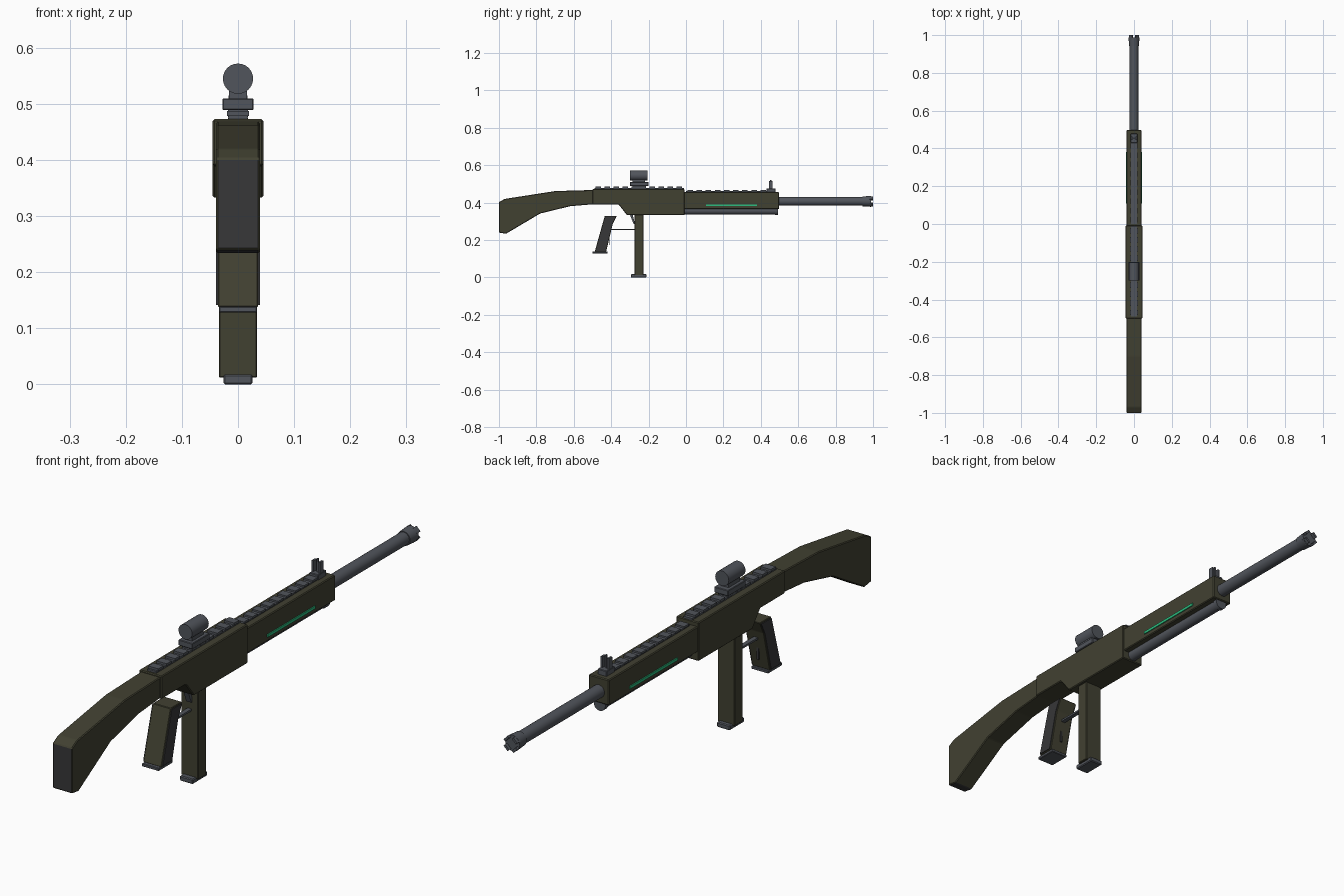
import bpy, bmesh, math
from mathutils import Matrix, Vector

if "Cube" in bpy.data.objects:
    bpy.data.objects.remove(bpy.data.objects["Cube"])


def material(name, rgb):
    m = bpy.data.materials.new(name)
    m.diffuse_color = (*rgb, 1)
    m.use_nodes = True
    m.node_tree.nodes["Principled BSDF"].inputs["Base Color"].default_value = m.diffuse_color
    return m


OLIVE = material("olive", (0.053, 0.052, 0.031))
METAL = material("gunmetal", (0.082, 0.090, 0.106))
DARK = material("dark rubber", (0.038, 0.038, 0.040))
GREEN = material("glow green", (0.025, 0.50, 0.21))


def finish(name, bm, mats, bevel=0.0):
    bmesh.ops.recalc_face_normals(bm, faces=bm.faces[:])
    if bevel:
        bmesh.ops.bevel(bm, geom=bm.edges[:], offset=bevel, segments=1,
                        affect='EDGES', clamp_overlap=True)
    me = bpy.data.meshes.new(name)
    bm.to_mesh(me)
    bm.free()
    for m in mats:
        me.materials.append(m)
    ob = bpy.data.objects.new(name, me)
    bpy.context.collection.objects.link(ob)
    return ob


def add_box(bm, x, y, z):
    """Box from (min, max) ranges."""
    size = Vector((x[1] - x[0], y[1] - y[0], z[1] - z[0]))
    mid = Vector((sum(x) / 2, sum(y) / 2, sum(z) / 2))
    bmesh.ops.create_cube(bm, size=1, matrix=Matrix.Translation(mid) @ Matrix.Diagonal((*size, 1)))


def box(name, half, y, z, mat, bevel=0.0):
    bm = bmesh.new()
    add_box(bm, (-half, half), y, z)
    return finish(name, bm, [mat], bevel)


def slab(name, pts, x0, x1, mats, bevel=0.0):
    """Side profile of (y, z) points extruded across x."""
    bm = bmesh.new()
    face = bm.faces.new([bm.verts.new((x0, y, z)) for y, z in pts])
    new = bmesh.ops.extrude_face_region(bm, geom=[face])['geom']
    bmesh.ops.translate(bm, vec=(x1 - x0, 0, 0),
                        verts=[v for v in new if isinstance(v, bmesh.types.BMVert)])
    return finish(name, bm, mats, bevel)


def tube(name, y, z, r0, r1, mat, sides=24):
    """Solid cylinder or cone along y."""
    bm = bmesh.new()
    rot = Matrix.Translation((0, sum(y) / 2, z)) @ Matrix.Rotation(-math.pi / 2, 4, 'X')
    bmesh.ops.create_cone(bm, cap_ends=True, segments=sides, radius1=r0, radius2=r1,
                          depth=y[1] - y[0], matrix=rot)
    ob = finish(name, bm, [mat])
    for o in bpy.context.selected_objects:
        o.select_set(False)
    ob.select_set(True)
    bpy.context.view_layer.objects.active = ob
    bpy.ops.object.shade_smooth_by_angle(angle=math.radians(35))
    return ob


def rail(name, half, y0, y1, z0, z1, count):
    """Low strip with evenly spaced cross teeth."""
    bm = bmesh.new()
    mid = z0 + (z1 - z0) * 0.45
    add_box(bm, (-half * 0.85, half * 0.85), (y0, y1), (z0 - 0.004, mid))
    step = (y1 - y0) / count
    for i in range(count):
        a = y0 + i * step
        add_box(bm, (-half, half), (a + step * 0.15, a + step * 0.75), (mid - 0.001, z1))
    finish(name, bm, [METAL])


# Stock with a rubber butt face
stock = slab("stock", [(-1, 0.24), (-1, 0.403), (-0.97, 0.42), (-0.70, 0.462), (-0.49, 0.468),
                       (-0.49, 0.392), (-0.62, 0.381), (-0.78, 0.342), (-0.962, 0.234)],
             -0.039, 0.039, [OLIVE, DARK], 0.003)
for p in stock.data.polygons:
    low_heel = p.normal.z < -0.8 and p.center.y < -0.95
    if p.normal.y < -0.9 or low_heel:
        p.material_index = 1

# Receiver and fore-end
slab("receiver", [(-0.50, 0.39), (-0.50, 0.473), (-0.008, 0.473), (-0.008, 0.333),
                  (-0.315, 0.333), (-0.36, 0.39)], -0.045, 0.045, [OLIVE], 0.003)
box("fore_end", 0.04, (-0.02, 0.497), (0.365, 0.457), OLIVE, 0.003)
for side, s in (("left", -1), ("right", 1)):
    bm = bmesh.new()
    add_box(bm, tuple(sorted((s * 0.038, s * 0.0435))), (0.108, 0.38), (0.381, 0.391))
    finish(side + "_light_strip", bm, [GREEN])

# Barrel, lower tube and crowned muzzle
tube("barrel", (0.45, 0.96), 0.407, 0.023, 0.023, METAL)
tube("lower_tube", (-0.02, 0.48), 0.357, 0.020, 0.020, METAL)
tube("lower_tube_cap", (0.475, 0.492), 0.357, 0.023, 0.023, METAL)
tube("muzzle", (0.943, 0.988), 0.407, 0.026, 0.029, METAL)
bm = bmesh.new()
for i in range(4):
    turn = Matrix.Translation((0, 0, 0.407)) @ Matrix.Rotation(math.pi * (i / 2 + 0.25), 4, 'Y')
    before = set(bm.verts)
    add_box(bm, (-0.011, 0.011), (0.98, 1.0), (0.019, 0.0275))
    bmesh.ops.transform(bm, matrix=turn, verts=[v for v in bm.verts if v not in before])
finish("muzzle_prongs", bm, [METAL])

# Top rails
rail("receiver_rail", 0.020, -0.49, -0.01, 0.473, 0.487, 10)
rail("fore_end_rail", 0.018, 0.0, 0.44, 0.457, 0.468, 9)

# Front sight: foot, two ears and a centre post
box("front_sight_base", 0.018, (0.43, 0.478), (0.452, 0.476), METAL, 0.002)
bm = bmesh.new()
for x in (-0.013, 0.013):
    add_box(bm, (x - 0.004, x + 0.004), (0.444, 0.462), (0.47, 0.515))
add_box(bm, (-0.003, 0.003), (0.45, 0.458), (0.47, 0.522))
finish("front_sight_posts", bm, [METAL])

# Optic on its mount
box("optic_clamp", 0.018, (-0.285, -0.215), (0.476, 0.492), METAL)
box("optic_base", 0.028, (-0.30, -0.20), (0.489, 0.510), METAL, 0.002)
box("optic_riser", 0.016, (-0.285, -0.22), (0.505, 0.535), METAL)
tube("optic_body", (-0.30, -0.205), 0.545, 0.027, 0.027, METAL)

# Magazine
box("magazine", 0.034, (-0.275, -0.228), (0.012, 0.335), OLIVE, 0.002)
box("magazine_foot", 0.026, (-0.295, -0.212), (0.0, 0.018), METAL, 0.003)

# Grip with dark side panels and a foot plate
grip = [(-0.434, 0.33), (-0.37, 0.33), (-0.392, 0.285), (-0.427, 0.138), (-0.488, 0.138)]
slab("grip", grip, -0.036, 0.036, [OLIVE], 0.002)
panel = [(-0.432, 0.326), (-0.374, 0.326), (-0.395, 0.283), (-0.43, 0.142), (-0.484, 0.142)]
slab("left_grip_panel", panel, -0.039, -0.034, [DARK])
slab("right_grip_panel", panel, 0.034, 0.039, [DARK])
box("grip_foot", 0.034, (-0.50, -0.42), (0.128, 0.139), METAL, 0.002)

# Guard bar, trigger blade and magazine catch
box("guard_bar", 0.008, (-0.40, -0.27), (0.253, 0.26), METAL)
box("trigger_blade", 0.004, (-0.412, -0.408), (0.175, 0.295), DARK)
slab("magazine_catch", [(-0.30, 0.335), (-0.285, 0.335), (-0.272, 0.285), (-0.28, 0.285)],
     -0.01, 0.01, [METAL])
